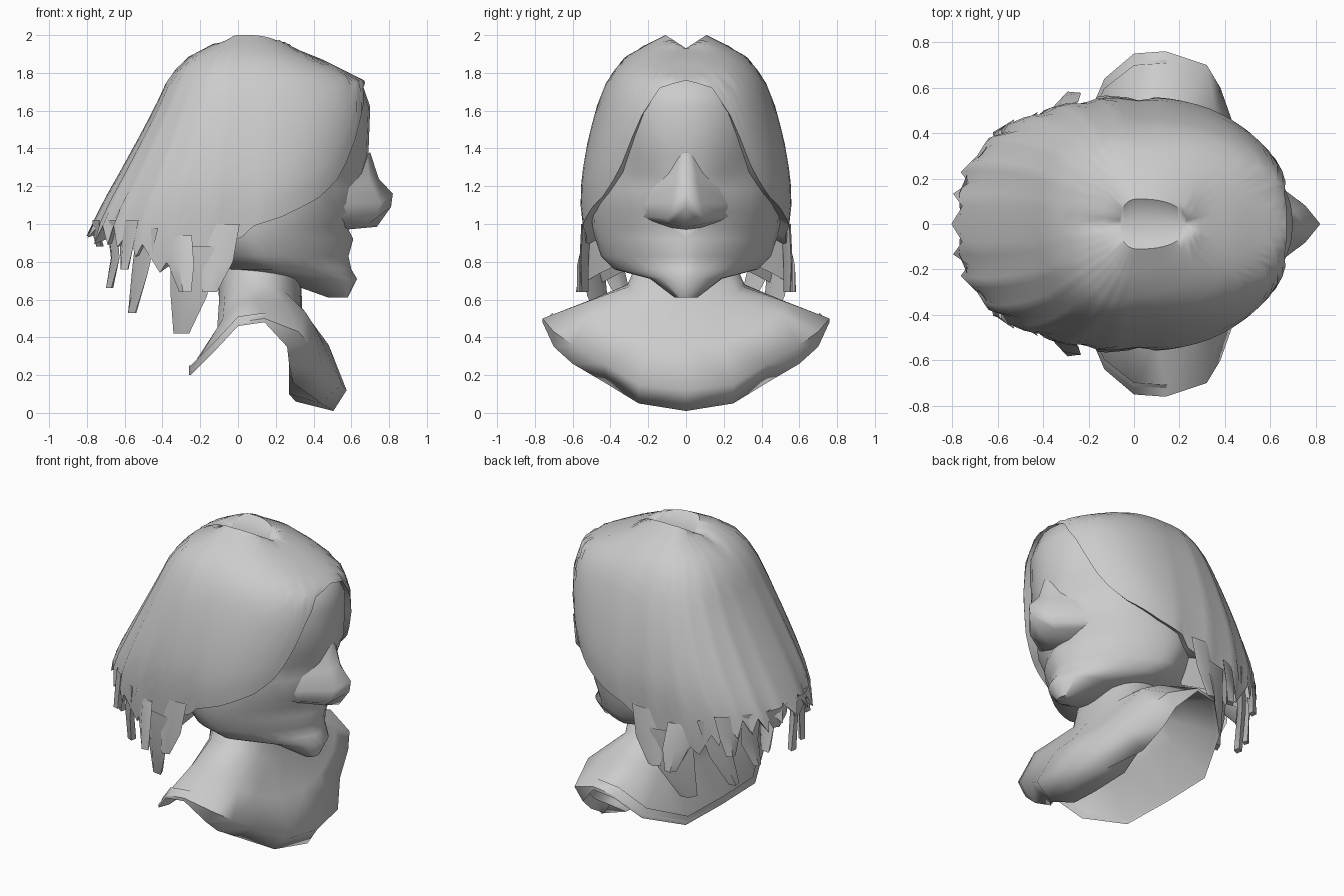
import bpy, bmesh, math, random
from mathutils import Vector

if "Cube" in bpy.data.objects:
    bpy.data.objects.remove(bpy.data.objects["Cube"])

random.seed(4)


def interp(keys, k):
    """Linear lookup in rows sorted by their first value."""
    if k <= keys[0][0]:
        return keys[0][1:]
    for a, b in zip(keys, keys[1:]):
        if k <= b[0]:
            t = (k - a[0]) / (b[0] - a[0])
            return [p + (q - p) * t for p, q in zip(a[1:], b[1:])]
    return keys[-1][1:]


def finish(name, bm, mirror=False, angle=40):
    bmesh.ops.remove_doubles(bm, verts=bm.verts, dist=0.0005)
    bmesh.ops.recalc_face_normals(bm, faces=bm.faces)
    me = bpy.data.meshes.new(name)
    bm.to_mesh(me)
    bm.free()
    ob = bpy.data.objects.new(name, me)
    bpy.context.collection.objects.link(ob)
    bpy.ops.object.select_all(action='DESELECT')
    ob.select_set(True)
    bpy.context.view_layer.objects.active = ob
    if mirror:
        m = ob.modifiers.new("mirror", 'MIRROR')
        m.use_axis = (False, True, False)
    bpy.ops.object.shade_smooth_by_angle(angle=math.radians(angle))
    return ob


def loft(name, rows, angle=40):
    """Half surface (y >= 0) through rows of equal length, mirrored in y."""
    bm = bmesh.new()
    vs = [[bm.verts.new(p) for p in r] for r in rows]
    for r0, r1 in zip(vs, vs[1:]):
        for i in range(len(r0) - 1):
            bm.faces.new((r0[i], r0[i + 1], r1[i + 1], r1[i]))
    bmesh.ops.dissolve_degenerate(bm, dist=0.0005, edges=bm.edges)
    return finish(name, bm, True, angle)


def oval(a, xc, xf, xb, w, n):
    """Point on a rounded outline; a = 0 faces the front of the face (+x)."""
    c, s = math.cos(a), max(math.sin(a), 0.0)
    if s < 1e-6:
        s = 0.0
    r = (xf - xc) if c > 0 else (xc - xb)
    return xc + math.copysign(r * abs(c) ** (2 / n), c), w * s ** (2 / n)


# Head: slices as z, front x, widest x, back x, half width, squareness
HEAD = [(.61, .58, .53, .48, .06, 2), (.71, .63, .40, .20, .19, 1.8),
        (.76, .60, .18, -.12, .38, 1.5), (.83, .585, .10, -.25, .45, 1.6),
        (.92, .61, .08, -.3, .48, 1.65), (.98, .58, .08, -.32, .495, 1.75),
        (1.06, .65, .08, -.36, .50, 1.75), (1.18, .67, .10, -.42, .49, 1.85),
        (1.27, .665, .12, -.42, .46, 2), (1.36, .69, .12, -.42, .43, 2.1),
        (1.62, .70, .17, -.36, .41, 2.1), (1.75, .655, .18, -.28, .36, 2.1),
        (1.85, .42, .12, -.18, .25, 2)]
rows = []
for z, xf, xc, xb, w, n in HEAD:
    row = []
    for i in range(17):
        x, y = oval(math.pi * i / 16, xc, xf, xb, w, n)
        if 1.15 < z < 1.3 and i in (2, 3, 4):      # eye sockets
            x -= .035
        row.append((x, y, z))
    rows.append(row)
rows.insert(0, [(.53, 0, .61)] * 17)
rows.append([(.12, 0, 1.87)] * 17)
loft("head", rows, 60)

# Nose and upper lip, spreading softly into the cheeks
loft("nose", [
    [(.70, 0, 1.38), (.68, .04, 1.36), (.60, .10, 1.34)],
    [(.745, 0, 1.24), (.70, .06, 1.22), (.59, .17, 1.20)],
    [(.82, 0, 1.16), (.755, .08, 1.11), (.57, .22, 1.11)],
    [(.81, 0, 1.09), (.73, .10, 1.03), (.54, .23, 1.04)],
    [(.735, 0, .985), (.69, .09, 1.0), (.53, .20, 1.02)],
    [(.57, 0, .97), (.56, .08, .98), (.50, .16, 1.0)]], 60)

# Neck and shoulders: rings from chest centre round to back centre
upper = [(.34, 0, .55), (.33, .12, .56), (.30, .20, .60), (.25, .27, .64), (.18, .30, .67),
         (.10, .31, .68), (0, .28, .67), (-.07, .20, .62), (-.10, .10, .60), (-.10, 0, .60)]
middle = [(.48, 0, .36), (.45, .20, .37), (.41, .40, .45), (.36, .50, .53), (.24, .52, .59),
          (.10, .50, .60), (0, .46, .58), (-.08, .38, .50), (-.11, .22, .45), (-.11, 0, .45)]
outer = [(.575, 0, .12), (.55, .25, .15), (.44, .43, .26), (.38, .60, .36), (.32, .70, .43),
         (.14, .76, .50), (0, .75, .48), (-.13, .64, .34), (-.25, .36, .22), (-.26, 0, .22)]
DROP = [(.07, .11), (.11, .10), (.15, .10), (.11, .10), (.06, .08)] + [(0, .02)] * 5
neck = []
for i in range(10):
    x, y = oval(math.pi * i / 9, .11, .33, -.12, .25, 2)
    neck.append((x, y, .82))
lip, inner = [], []
for (x, y, z), (dx, dz) in zip(outer, DROP):
    lip.append((x - dx, y, z - dz))
    inner.append((max(x - dx - .2, .27) if dx else x, y * .93, z - dz + .05))
loft("neck_and_shoulders", [neck, upper, middle, outer, lip, inner], 65)

# Hair cap: slices as z, front x, back x, half width
HAIR = [(.60, .42, -.72, .50), (.75, .45, -.76, .53), (.92, .48, -.81, .54),
        (1.10, .60, -.725, .56), (1.25, .66, -.64, .555), (1.45, .70, -.53, .52),
        (1.62, .71, -.44, .475), (1.76, .67, -.375, .42), (1.87, .45, -.29, .34),
        (1.93, .30, -.18, .26), (1.99, .23, -.06, .11)]
HEM = [(0, 1.76), (15, 1.72), (26, 1.56), (34, 1.34), (41, 1.22), (50, 1.14), (70, 1.04),
       (88, .98), (96, .78), (106, .66), (120, .76), (140, .90), (180, .94)]
N = 36
cols = []
for i in range(N + 1):
    deg = 180 * i / N
    a = math.radians(deg)
    hem = interp(HEM, deg)[0]
    if deg > 94:
        hem += random.uniform(.0, .03) + (.07 if i % 2 else -.03)
    col = []
    for k in range(13):
        z = 2.0 + (hem - 2.0) * (k / 12) ** 1.25
        xf, xb, w = interp(HAIR, z)
        x, y = oval(a, .02, xf, xb, w, 2.35 if deg < 90 else 2.5)
        groove = 1 - (.03 * (k / 12) if i % 3 == 0 and deg > 80 and y > 0 else 0)
        col.append((x * groove, y * groove, min(z, 1.93 + .65 * y)))
    # parting along the crown
    col.insert(0, (col[0][0], 0, min(col[0][2], 1.93)))
    # lining tucked inward from the hem towards the head
    x, y, z = col[-1]
    col.append((x * .9, y * .9, z + .03))
    col.append((x * .6, y * .62, z + .10))
    cols.append(col)
loft("hair_cap", [list(r) for r in zip(*cols)], 40)


# Hair locks: bent tapered wedges
def lock(bm, pts, width, thick):
    for s in (1, -1):
        prev = None
        for k, (x, y, z) in enumerate(pts):
            f = (1, .85, .4)[k]
            c = Vector((x, y * s, z))
            out = Vector((x, y * s, 0)).normalized()
            side = Vector((-out.y, out.x, 0))
            ring = [bm.verts.new(c + side * u * width * f + out * v * thick)
                    for u, v in ((-.5, 0), (0, .5), (.5, 0), (0, -.5))]
            if prev:
                for j in range(4):
                    bm.faces.new((prev[j], prev[(j + 1) % 4], ring[(j + 1) % 4], ring[j]))
            prev = ring
        bm.faces.new(prev)


bm = bmesh.new()
for pts, w, t in [
        (((-.24, .50, .88), (-.26, .47, .62), (-.30, .40, .42)), .26, .06),
        (((-.32, .49, .94), (-.30, .54, .78), (-.28, .56, .64)), .18, .05),
        (((-.48, .43, .98), (-.52, .38, .74), (-.56, .30, .53)), .17, .05),
        (((-.57, .40, 1.02), (-.59, .39, .88), (-.60, .39, .76)), .15, .05),
        (((-.67, .28, 1.02), (-.65, .27, .82), (-.68, .23, .66)), .14, .04),
        (((-.75, .13, 1.02), (-.75, .12, .95), (-.73, .10, .88)), .18, .04),
        (((-.09, .53, 1.0), (-.11, .54, .80), (-.15, .54, .64)), .20, .05)]:
    lock(bm, pts, w, t)
finish("hair_locks", bm, False, 45)
